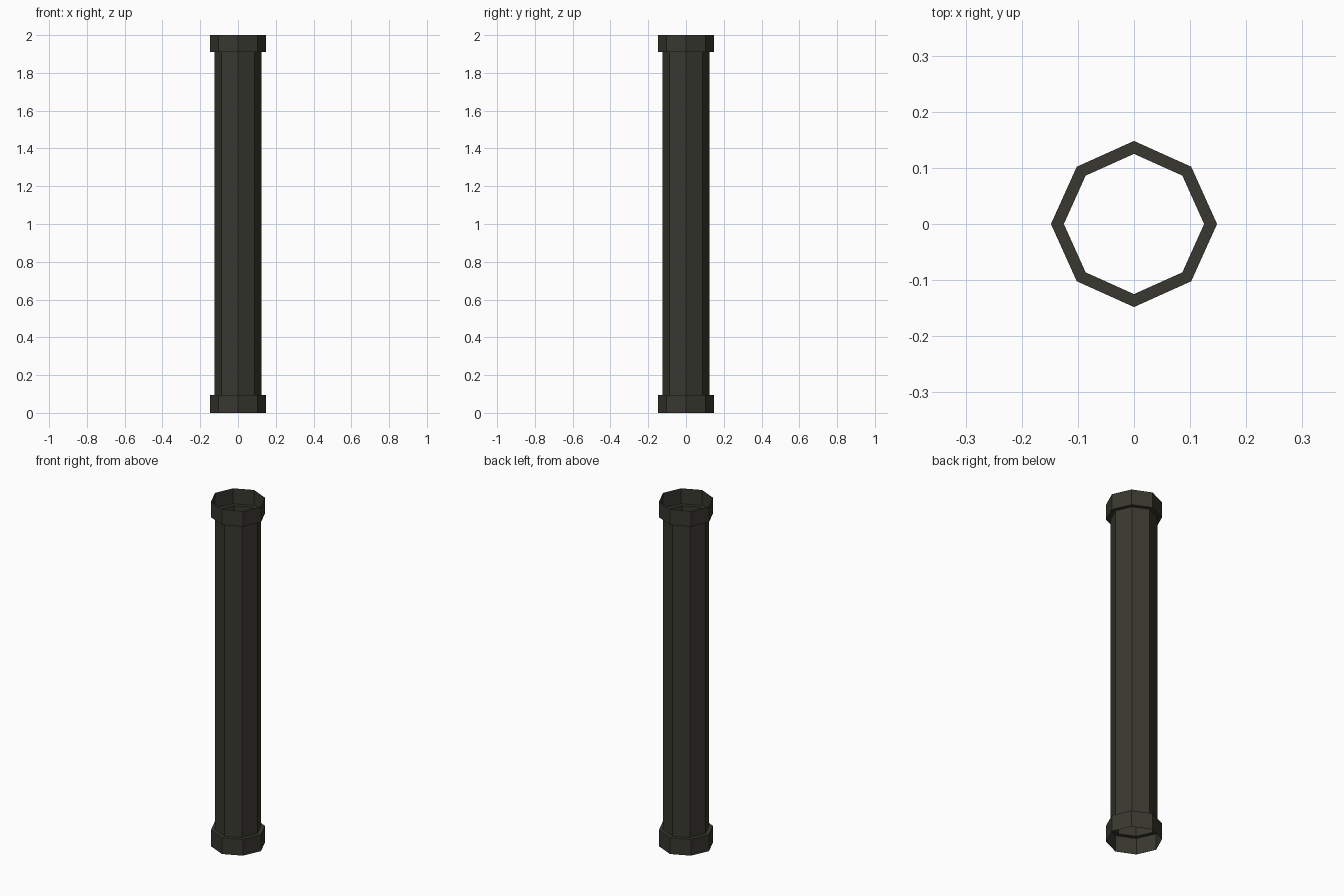
import bpy, bmesh, math

if "Cube" in bpy.data.objects:
    bpy.data.objects.remove(bpy.data.objects["Cube"])

SIDES = 8
mat = bpy.data.materials.new("dark olive metal")
mat.diffuse_color = (0.040, 0.039, 0.029, 1)
mat.use_nodes = True
mat.node_tree.nodes["Principled BSDF"].inputs["Base Color"].default_value = mat.diffuse_color


def open_tube(name, profile):
    """Sweep a (radius, height) profile round z as an open single-wall tube."""
    bm = bmesh.new()
    rings = []
    for r, z in profile:
        ring = []
        for i in range(SIDES):
            a = 2 * math.pi * i / SIDES
            k = r * (0.975 if i % 2 else 1.0)  # diagonal corners sit slightly in
            ring.append(bm.verts.new((k * math.cos(a), k * math.sin(a), z)))
        rings.append(ring)
    for lo, hi in zip(rings, rings[1:]):
        for i in range(SIDES):
            j = (i + 1) % SIDES
            bm.faces.new((lo[i], lo[j], hi[j], hi[i]))
    me = bpy.data.meshes.new(name)
    bm.to_mesh(me)
    bm.free()
    me.materials.append(mat)
    ob = bpy.data.objects.new(name, me)
    bpy.context.collection.objects.link(ob)
    return ob


R_PIPE, R_COLLAR = 0.125, 0.148
Z_LOW, Z_HIGH = 0.095, 1.91

# Main pipe, open at both ends
open_tube("pipe_shaft", [(R_PIPE, Z_LOW), (R_PIPE, Z_HIGH)])
# Wider end collars, each with a step joining the shaft
open_tube("bottom_collar", [(R_COLLAR, 0), (R_COLLAR, Z_LOW), (R_PIPE, Z_LOW)])
open_tube("top_collar", [(R_PIPE, Z_HIGH), (R_COLLAR, Z_HIGH), (R_COLLAR, 2)])
